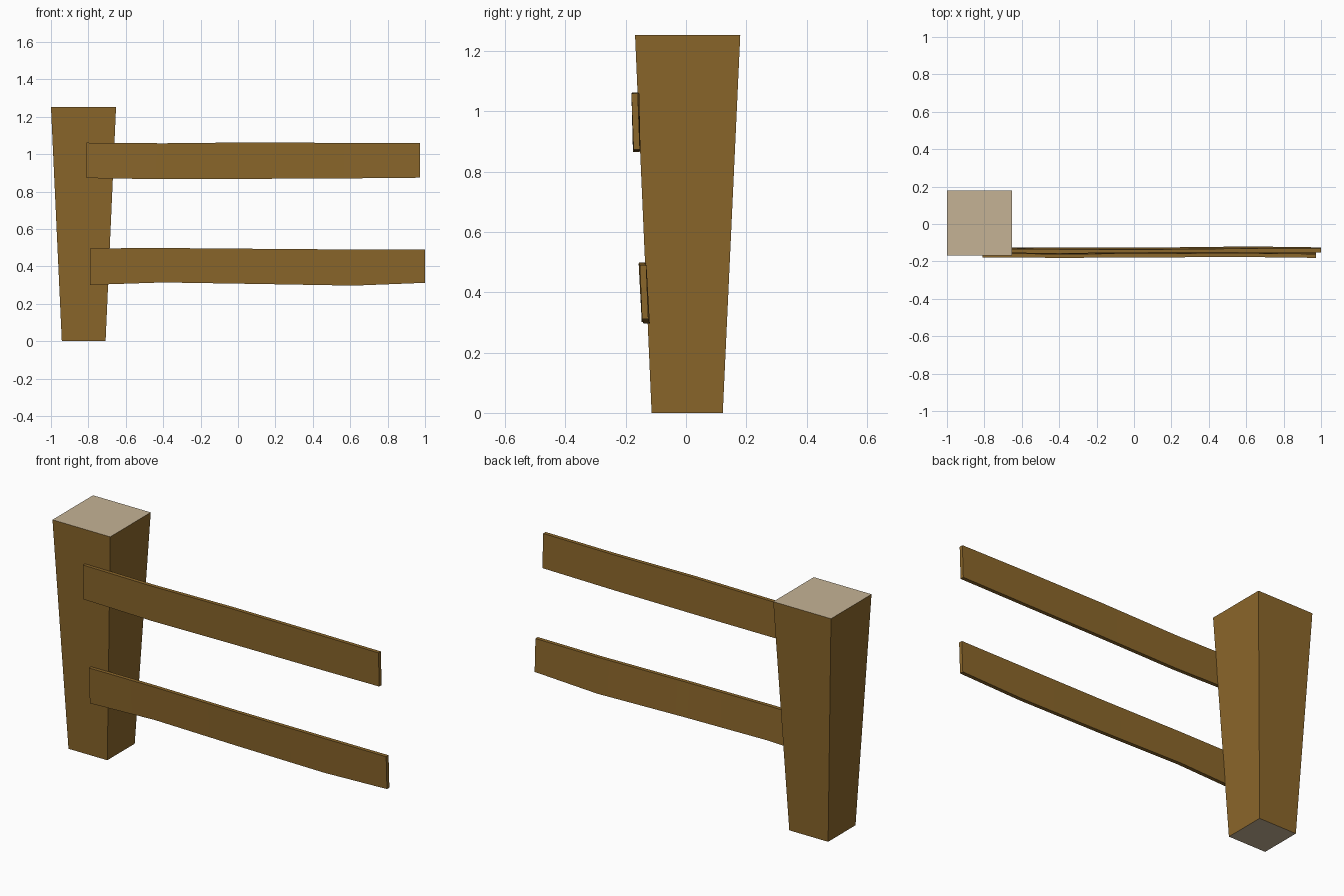
import bpy, bmesh

if "Cube" in bpy.data.objects:
    bpy.data.objects.remove(bpy.data.objects["Cube"])


def material(name, rgb):
    m = bpy.data.materials.new(name)
    m.diffuse_color = (*rgb, 1)
    m.use_nodes = True
    m.node_tree.nodes["Principled BSDF"].inputs["Base Color"].default_value = m.diffuse_color
    return m


bark = material("brown wood", (0.26, 0.135, 0.024))
cut = material("pale cut wood", (0.56, 0.45, 0.30))


def loft(name, rings, mats):
    """Skin a closed solid through a row of four-point rings."""
    bm = bmesh.new()
    rows = [[bm.verts.new(p) for p in ring] for ring in rings]
    for a, b in zip(rows, rows[1:]):
        for i in range(4):
            j = (i + 1) % 4
            bm.faces.new((a[i], a[j], b[j], b[i]))
    bm.faces.new(rows[0][::-1])
    bm.faces.new(rows[-1])
    bmesh.ops.recalc_face_normals(bm, faces=bm.faces)
    if len(mats) > 1:  # horizontal faces show the cut wood
        for f in bm.faces:
            f.material_index = int(abs(f.normal.z) > 0.9)
    me = bpy.data.meshes.new(name)
    bm.to_mesh(me)
    bm.free()
    for m in mats:
        me.materials.append(m)
    ob = bpy.data.objects.new(name, me)
    bpy.context.collection.objects.link(ob)
    return ob


def square(x0, x1, y0, y1, z):
    return [(x0, y0, z), (x1, y0, z), (x1, y1, z), (x0, y1, z)]


# Tapered post, wider at the top
loft("post", [square(-0.942, -0.708, -0.114, 0.122, 0),
              square(-1.0, -0.652, -0.169, 0.18, 1.253)], [bark, cut])


# Slightly warped rails: x, bottom z, top z, front y at bottom, front y at top
def rail(name, stations, thick=0.021):
    rings = [[(x, yb, zb), (x, yt, zt), (x, yt + thick, zt), (x, yb + thick, zb)]
             for x, zb, zt, yb, yt in stations]
    ob = loft(name, rings, [bark])
    bpy.ops.object.select_all(action='DESELECT')
    ob.select_set(True)
    bpy.context.view_layer.objects.active = ob
    bpy.ops.object.shade_smooth_by_angle()


rail("upper_rail", [(-0.81, 0.872, 1.061, -0.173, -0.178),
                    (-0.40, 0.866, 1.058, -0.176, -0.181),
                    (0.08, 0.868, 1.063, -0.172, -0.179),
                    (0.55, 0.870, 1.060, -0.172, -0.176),
                    (0.973, 0.874, 1.060, -0.174, -0.181)])
rail("lower_rail", [(-0.79, 0.301, 0.496, -0.147, -0.154),
                    (-0.40, 0.314, 0.498, -0.146, -0.156),
                    (0.10, 0.306, 0.494, -0.147, -0.157),
                    (0.62, 0.297, 0.490, -0.141, -0.152),
                    (1.0, 0.312, 0.491, -0.146, -0.153)])
